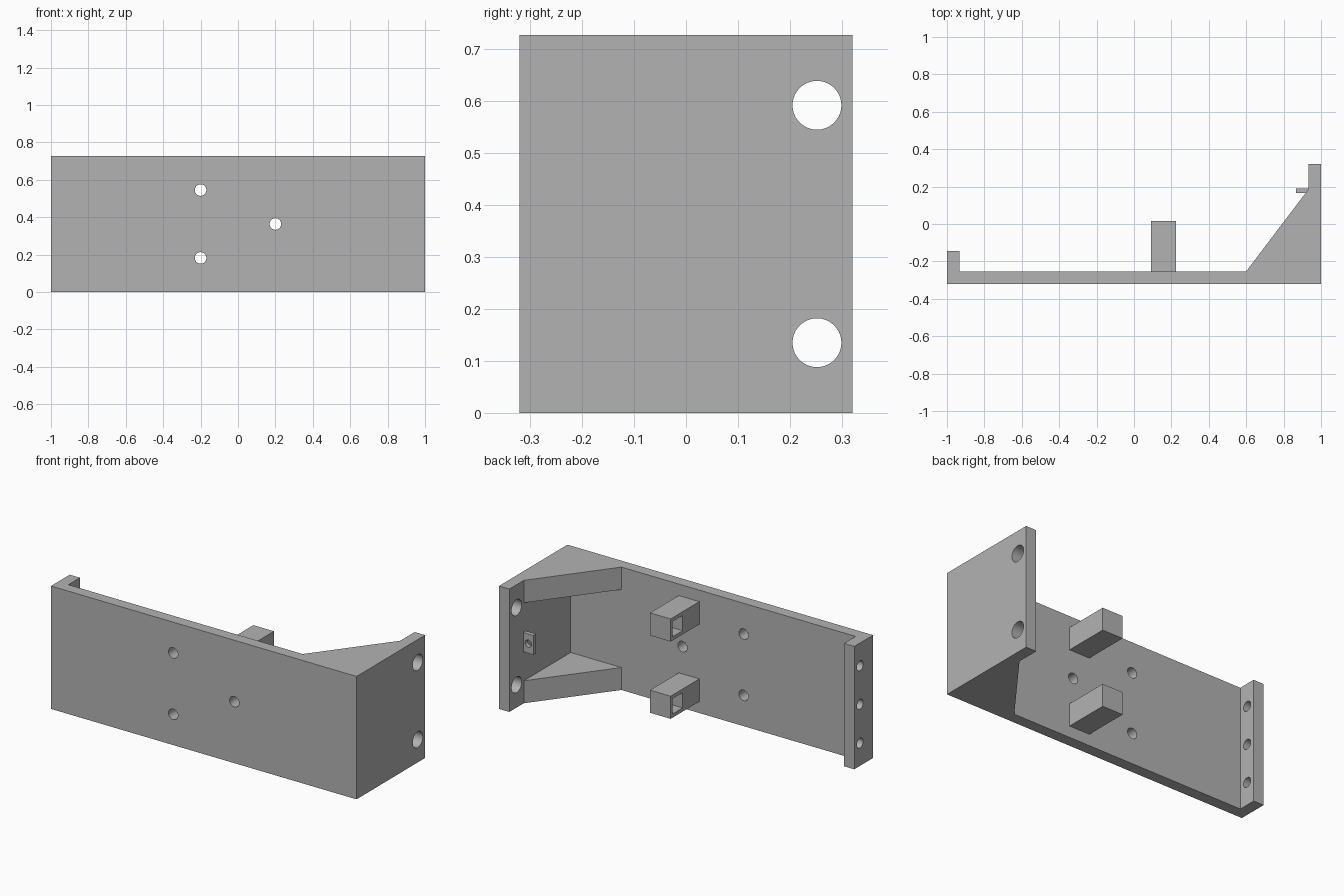
import bpy, bmesh, math
from mathutils import Matrix

cube = bpy.data.objects.get("Cube")
if cube:
    bpy.data.objects.remove(cube, do_unlink=True)

HEIGHT = 0.727
MID = HEIGHT / 2
LOW, HIGH = 0.135, HEIGHT - 0.135      # mirrored heights about the middle

grey = bpy.data.materials.new("mid_grey")
grey.use_nodes = True
grey.diffuse_color = (0.45, 0.45, 0.45, 1)
grey.node_tree.nodes["Principled BSDF"].inputs["Base Color"].default_value = (0.45, 0.45, 0.45, 1)


def finish(name, bm):
    bmesh.ops.recalc_face_normals(bm, faces=bm.faces)
    mesh = bpy.data.meshes.new(name)
    bm.to_mesh(mesh)
    bm.free()
    mesh.materials.append(grey)
    ob = bpy.data.objects.new(name, mesh)
    bpy.context.collection.objects.link(ob)
    return ob


def prism(name, outline, z0, z1):
    """Extrude a plan outline upward."""
    bm = bmesh.new()
    face = bm.faces.new([bm.verts.new((x, y, z0)) for x, y in outline])
    top = bmesh.ops.extrude_face_region(bm, geom=[face])["geom"]
    bmesh.ops.translate(bm, vec=(0, 0, z1 - z0),
                        verts=[v for v in top if isinstance(v, bmesh.types.BMVert)])
    return finish(name, bm)


def box(name, x0, x1, y0, y1, z0, z1):
    return prism(name, [(x0, y0), (x1, y0), (x1, y1), (x0, y1)], z0, z1)


def drill(axis, radius, centre, length=0.2):
    """Round cutter along the x or y axis."""
    turn = Matrix.Rotation(math.pi / 2, 4, "Y" if axis == "x" else "X")
    bm = bmesh.new()
    bmesh.ops.create_cone(bm, cap_ends=True, segments=40, radius1=radius, radius2=radius,
                          depth=length, matrix=Matrix.Translation(centre) @ turn)
    return finish("hole_cutter", bm)


def cut(ob, cutters):
    """Subtract the cutters, bake the result and remove them."""
    for c in cutters:
        c.hide_render = True
        mod = ob.modifiers.new("cut", "BOOLEAN")
        mod.operation, mod.solver, mod.object = "DIFFERENCE", "EXACT", c
    deps = bpy.context.evaluated_depsgraph_get()
    baked = bpy.data.meshes.new_from_object(ob.evaluated_get(deps))
    ob.modifiers.clear()
    ob.data = baked
    for c in cutters:
        bpy.data.objects.remove(c, do_unlink=True)


parts = []

# Main bracket: front plate, short lip and deep side wall in one profile
bracket = prism("bracket_body", [
    (-1, -0.32), (1, -0.32), (1, 0.32), (0.932, 0.32), (0.932, -0.253),
    (-0.933, -0.253), (-0.933, -0.145), (-1, -0.145)], 0, HEIGHT)
holes = [drill("y", 0.031, (x, -0.287, z))
         for x, z in ((-0.2, 0.182), (-0.2, HEIGHT - 0.182), (0.2, MID))]
holes += [drill("x", 0.047, (0.966, 0.252, z)) for z in (LOW, HIGH)]
holes += [drill("x", 0.029, (-0.966, -0.198, z)) for z in (LOW, MID, HIGH)]
cut(bracket, holes)
parts.append(bracket)

# Triangular gussets flush with the top and bottom edges
for name, z0 in (("lower_gusset", 0), ("upper_gusset", HEIGHT - 0.133)):
    parts.append(prism(name, [(0.6, -0.253), (0.932, -0.253), (0.932, 0.185)], z0, z0 + 0.133))

# Posts with a blind square pocket in one side
for name, z in (("lower_post", LOW), ("upper_post", HIGH)):
    post = box(name, 0.09, 0.225, -0.253, 0.015, z - 0.067, z + 0.067)
    cut(post, [box("pocket_cutter", 0.05, 0.2, -0.097, -0.002, z - 0.045, z + 0.045)])
    parts.append(post)

# Small drilled tab on the inside of the side wall
tab = box("wall_tab", 0.866, 0.932, 0.165, 0.19, MID - 0.057, MID + 0.057)
cut(tab, [drill("y", 0.021, (0.899, 0.178, MID))])
parts.append(tab)

# Smooth hole walls, keep edges sharp
bpy.ops.object.select_all(action="DESELECT")
for ob in parts:
    ob.select_set(True)
bpy.context.view_layer.objects.active = bracket
bpy.ops.object.shade_smooth_by_angle(angle=math.radians(30))
